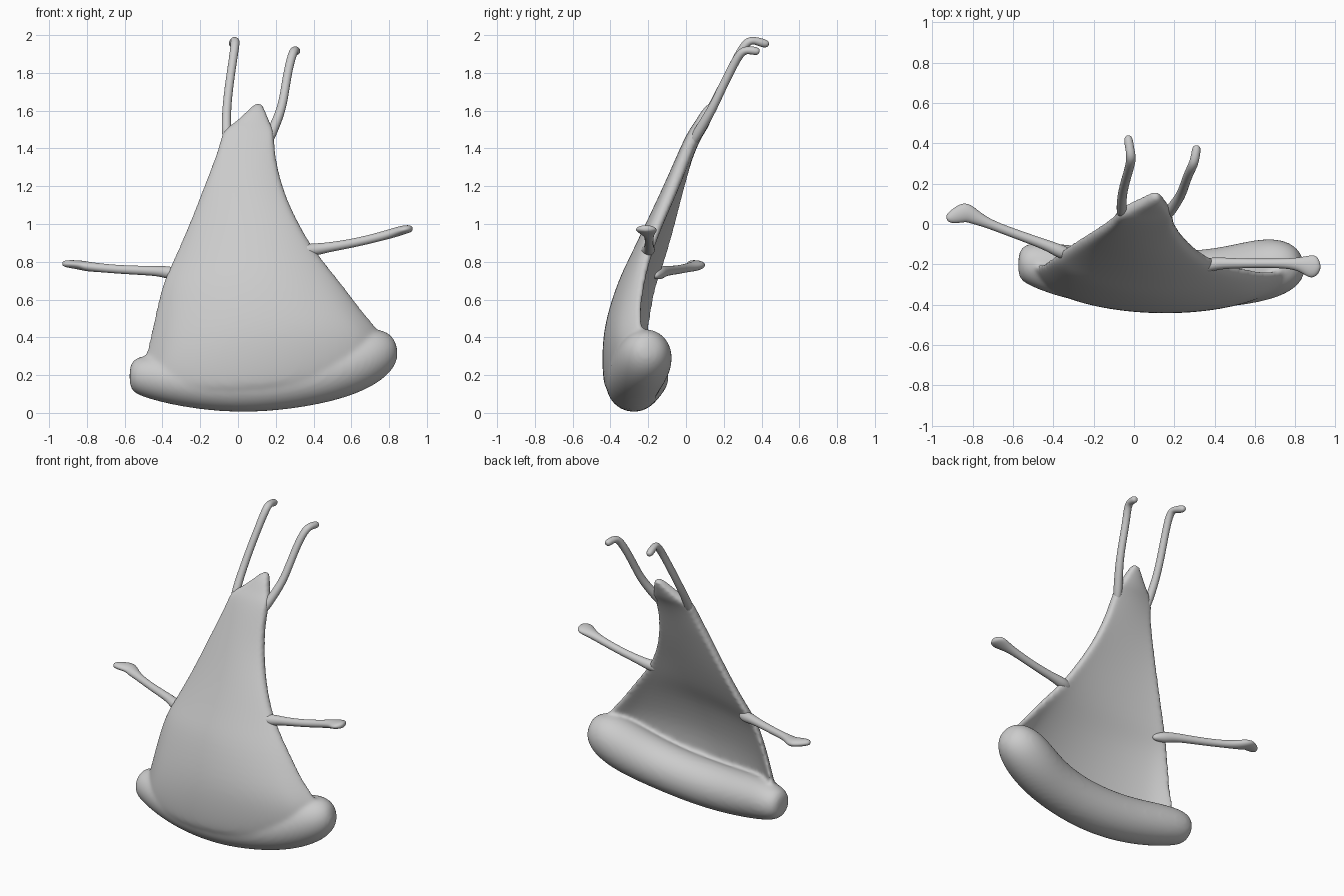
import bpy, bmesh
from mathutils import Vector
from math import sin, cos, tau


def finish(name, bm, levels=2):
    bmesh.ops.recalc_face_normals(bm, faces=bm.faces)
    mesh = bpy.data.meshes.new(name)
    bm.to_mesh(mesh)
    bm.free()
    ob = bpy.data.objects.new(name, mesh)
    bpy.context.collection.objects.link(ob)
    for p in mesh.polygons:
        p.use_smooth = True
    mod = ob.modifiers.new("smooth", 'SUBSURF')
    mod.levels = mod.render_levels = levels
    return ob


def loft(name, rings):
    """Skin a list of closed point rings and cap both ends."""
    bm = bmesh.new()
    rows = [[bm.verts.new(p) for p in ring] for ring in rings]
    n = len(rows[0])
    for a, b in zip(rows, rows[1:]):
        for i in range(n):
            j = (i + 1) % n
            bm.faces.new((a[i], a[j], b[j], b[i]))
    bm.faces.new(rows[0])
    bm.faces.new(rows[-1])
    return finish(name, bm)


def tube(name, path, ref, sides=8):
    """Sweep circles along path points (x, y, z, radius, stretch across ref)."""
    pts = [Vector(p[:3]) for p in path]
    rings = []
    for i, p in enumerate(path):
        t = (pts[min(i + 1, len(pts) - 1)] - pts[max(i - 1, 0)]).normalized()
        a = t.cross(Vector(ref)).normalized()
        b = a.cross(t)
        w = p[4] if len(p) > 4 else 1
        rings.append([pts[i] + p[3] * (a * w * cos(tau * k / sides) + b * sin(tau * k / sides))
                      for k in range(sides)])
    return loft(name, rings)


# Curved wedge body: left edge, right edge, middle bulge (y, z), bulge squareness, back fill
rows = [
    ((-.50, -.20, .13), (.72, -.21, .21), (-.18, -.09), .6, 0),
    ((-.53, -.20, .20), (.79, -.21, .30), (-.20, -.08), .55, 0),
    ((-.485, -.21, .32), (.78, -.22, .41), (-.193, -.04), .55, 0),
    ((-.45, -.20, .48), (.68, -.25, .51), (-.165, -.02), .65, 0),
    ((-.405, -.17, .68), (.54, -.23, .70), (-.12, 0), .8, .01),
    ((-.365, -.14, .76), (.42, -.20, .84), (-.09, 0), .85, .025),
    ((-.265, -.08, .98), (.32, -.15, 1.00), (-.055, 0), .85, .02),
    ((-.18, -.03, 1.20), (.23, -.06, 1.20), (-.03, 0), .85, .01),
    ((-.10, .02, 1.40), (.19, .01, 1.40), (-.005, 0), .85, 0),
    ((-.085, .055, 1.49), (.195, .055, 1.49), (0, 0), 1, 0),
    ((-.035, .08, 1.52), (.175, .08, 1.52), (0, 0), 1, 0),
    ((.05, .115, 1.595), (.145, .115, 1.595), (0, 0), 1, -.006),
    ((.095, .145, 1.645), (.125, .145, 1.645), (0, 0), 1, -.018),
]
N = 14
rings = []
for left, right, (by, bz), square, fill in rows:
    L, R = Vector(left), Vector(right)
    front, back = [], []
    for i in range(N + 1):
        u = i / N
        arch = (4 * u * (1 - u)) ** square
        p = L.lerp(R, u) + arch * Vector((0, by, bz))
        off = Vector((0, 1, -.35)) * .037 * (.65 + .35 * arch)
        front.append(p - off * (1 + min(fill, 0) * 30))
        back.append(p + off + Vector((0, fill * arch, 0)))
    rings.append(front + back[::-1])
body = loft("wedge_body_with_crust", rings)

# Thick rolled crust along the base
crust = tube("crust", [
    (-.575, -.19, .20, .045), (-.555, -.19, .20, .095), (-.48, -.20, .195, .12),
    (-.34, -.235, .175, .138), (-.15, -.265, .15, .145), (.05, -.28, .145, .15),
    (.25, -.28, .16, .15), (.45, -.265, .20, .155), (.60, -.235, .255, .162),
    (.72, -.21, .315, .150), (.80, -.20, .35, .105), (.835, -.19, .36, .045)],
    (0, 0, 1), 12)

# Fuse crust and body so the front flows over the crust without a seam
with bpy.context.temp_override(active_object=body, object=body,
                               selected_objects=[body, crust],
                               selected_editable_objects=[body, crust]):
    bpy.ops.object.join()
fuse = body.modifiers.new("fuse", 'REMESH')
fuse.mode = 'VOXEL'
fuse.voxel_size = .012
fuse.use_smooth_shade = True
relax = body.modifiers.new("relax", 'SMOOTH')
relax.factor = .5
relax.iterations = 10

# Arms with flattened hands
tube("left_arm", [
    (-.28, -.165, .725, .018), (-.34, -.145, .738, .036), (-.38, -.13, .745, .036),
    (-.43, -.105, .752, .028), (-.60, -.045, .757, .025), (-.73, .005, .768, .025),
    (-.80, .04, .775, .029, 1.5), (-.835, .065, .783, .027, 2.2),
    (-.91, .03, .79, .022, 1.6), (-.93, .025, .79, .012)],
    (0, 0, 1))
tube("right_arm", [
    (.30, -.225, .85, .018), (.36, -.205, .86, .038), (.41, -.195, .865, .036),
    (.47, -.195, .875, .028), (.62, -.195, .90, .025), (.76, -.195, .935, .026),
    (.83, -.20, .955, .028, 1.4), (.88, -.21, .97, .026, 2.6),
    (.91, -.215, .975, .022, 2.3), (.925, -.215, .975, .012)],
    (0, 0, 1))

# Legs ending in small feet bent backwards
tube("left_leg", [
    (-.045, .025, 1.41, .016), (-.058, .05, 1.46, .028), (-.062, .075, 1.51, .028),
    (-.06, .14, 1.62, .025), (-.045, .205, 1.75, .025), (-.025, .27, 1.88, .024),
    (-.012, .325, 1.975, .027), (-.02, .37, 1.97, .023), (-.028, .415, 1.955, .026),
    (-.03, .44, 1.95, .015)],
    (1, 0, 0))
tube("right_leg", [
    (.155, .025, 1.41, .016), (.168, .05, 1.46, .030), (.19, .08, 1.51, .030),
    (.232, .14, 1.61, .026), (.25, .19, 1.72, .025), (.27, .25, 1.84, .025),
    (.295, .295, 1.92, .026), (.305, .34, 1.92, .024), (.31, .375, 1.915, .024),
    (.31, .39, 1.91, .014)],
    (1, 0, 0))
